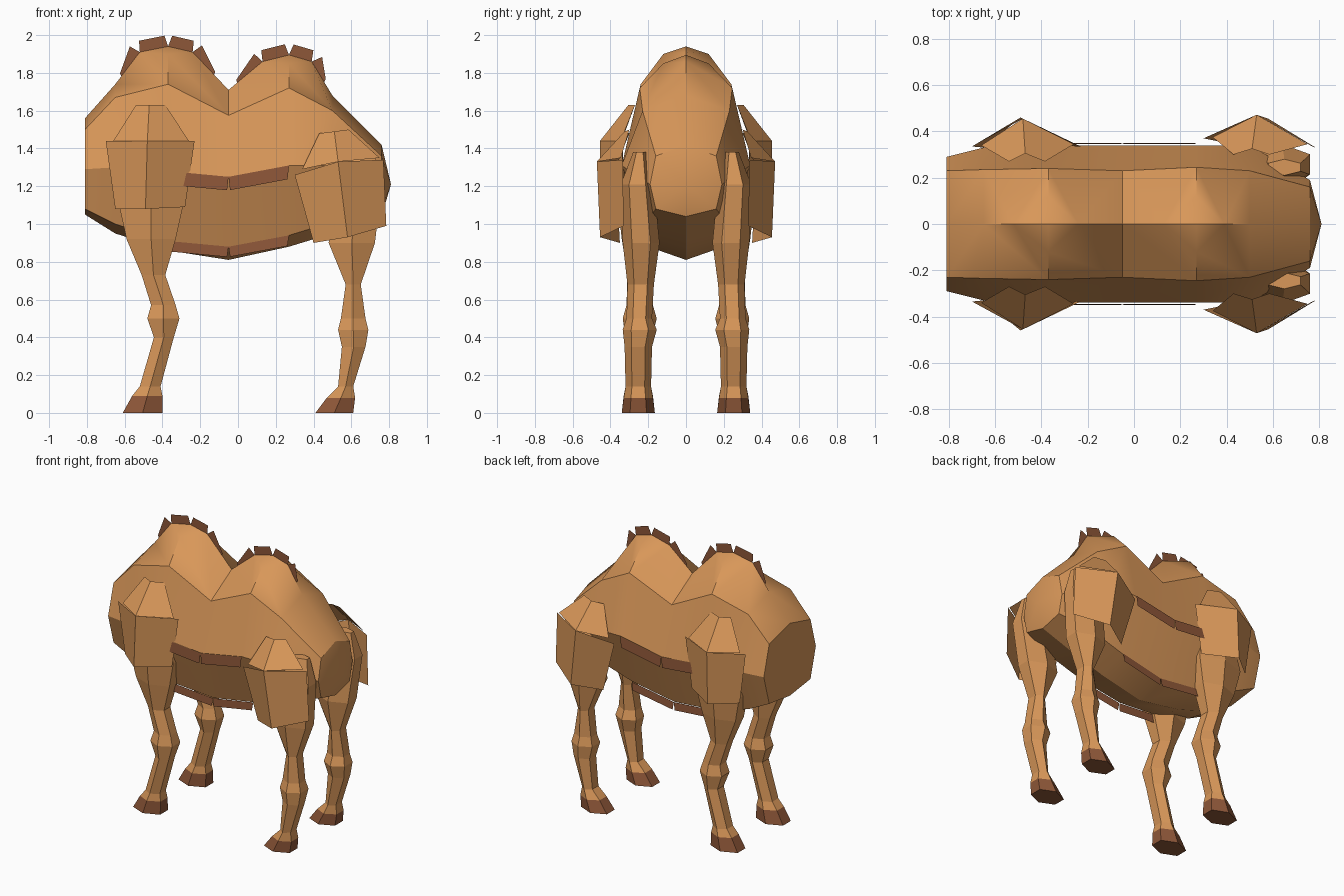
import bpy, bmesh
from mathutils import Vector

if "Cube" in bpy.data.objects:
    bpy.data.objects.remove(bpy.data.objects["Cube"])


def material(name, rgb):
    m = bpy.data.materials.new(name)
    m.diffuse_color = (*rgb, 1)
    m.use_nodes = True
    m.node_tree.nodes["Principled BSDF"].inputs["Base Color"].default_value = m.diffuse_color
    return m


TAN = material("tan coat", (0.69, 0.31, 0.10))
BROWN = material("dark brown", (0.27, 0.095, 0.04))


def make(name, polys, mats=(TAN,), rule=None, closed=True, smooth=False):
    """Object from a list of polygons given as point lists."""
    bm = bmesh.new()
    for p in polys:
        bm.faces.new([bm.verts.new(v) for v in p])
    bmesh.ops.remove_doubles(bm, verts=bm.verts, dist=0.0005)
    if closed:
        bmesh.ops.recalc_face_normals(bm, faces=bm.faces)
    for f in bm.faces:
        f.material_index = rule(f) if rule else 0
    me = bpy.data.meshes.new(name)
    bm.to_mesh(me)
    bm.free()
    for m in mats:
        me.materials.append(m)
    ob = bpy.data.objects.new(name, me)
    bpy.context.collection.objects.link(ob)
    if smooth:
        bpy.ops.object.select_all(action='DESELECT')
        ob.select_set(True)
        bpy.context.view_layer.objects.active = ob
        bpy.ops.object.shade_smooth_by_angle(angle=0.5)
    return ob


def flip(polys):
    return [[(x, -y, z) for x, y, z in reversed(p)] for p in polys]


# Body half-sections: x, ridge z, upper (y, z), middle (y, z), lower (y, z), belly z
sections = [
    (-.81, 1.56, .23, 1.50, .29, 1.29, .23, 1.08, 1.05),
    (-.65, 1.74, .235, 1.67, .33, 1.30, .23, 1.00, .95),
    (-.37, 1.94, .24, 1.74, .34, 1.28, .21, .91, .86),
    (-.05, 1.71, .23, 1.575, .34, 1.25, .20, .88, .81),
    (.27, 1.895, .245, 1.72, .34, 1.31, .21, .94, .88),
    (.50, 1.68, .23, 1.60, .34, 1.31, .21, 1.01, .95),
    (.76, 1.42, .16, 1.36, .19, 1.21, .16, 1.08, 1.04)]
rings = [[(x, 0, t), (x, uy, uz), (x, my, mz), (x, ly, lz), (x, 0, b)]
         for x, t, uy, uz, my, mz, ly, lz, b in sections]
humps = {1: (-.52, -.24, 1.91), 3: (.13, .39, 1.86)}

half = [rings[0]]
ridges = []
for i, (a, b) in enumerate(zip(rings, rings[1:])):
    for j in range(4):
        if j == 0 and (i in humps or i - 1 in humps):
            continue
        half.append([a[j], b[j], b[j + 1], a[j + 1]])
for i, (xa, xb, z) in humps.items():
    r0, r1, r2 = rings[i:i + 3]
    pa, pb, top = (xa, 0, z), (xb, 0, z), r1[0]
    side = (r1[0][0], .12, z - .01)
    half += [[r0[0], pa, side, r1[1], r0[1]], [pa, top, side],
             [top, pb, side], [side, pb, r2[0], r2[1], r1[1]]]
    ridges.append([r0[0], pa, top, pb, r2[0]])
tip = (.81, 0, 1.21)
half += [[rings[-1][j], tip, rings[-1][j + 1]] for j in range(4)]
make("body", half + flip(half), smooth=True)

# Thin fur crests standing on the hump ridges
crest = []
for r in ridges:
    pts = [Vector(p) for p in r]
    pts[0] = pts[1].lerp(pts[0], .75)
    pts[4] = pts[3].lerp(pts[4], .6)
    for k in range(4):
        p, q = pts[k], pts[k + 1]
        d = (q - p).normalized()
        n = Vector((-d.z, 0, d.x)) * .06
        hp, hq = (.25 if k == 0 else 1), (.25 if k == 3 else 1)
        crest.append([p, q, q + n * hq - d * .008, p + n * hp + d * .008])
make("hump_crests", crest, (BROWN,), closed=False)

# Fur fringes on the flank and along the belly edge
fringe = []
for j, drop in ((2, .072), (3, .055)):
    for i in (2, 3):
        a, b = Vector(rings[i][j]), Vector(rings[i + 1][j])
        o = Vector((0, .006, 0))
        down = Vector((0, .004, -drop))
        g = (b - a) * .025
        fringe.append([a + o, b + o, b + o + down - g, a + o + down + g])
make("fur_fringes", fringe + flip(fringe), (BROWN,), closed=False)


# Legs: six-sided lofts, rows of z, x min, x max, y min, y max
def leg(name, rows):
    loops = []
    for z, x0, x1, y0, y1 in rows:
        c, h = (y0 + y1) / 2, (y1 - y0) / 4
        m = (x0 + x1) / 2
        loops.append([(x0, c - h, z), (m, y0, z), (x1, c - h, z),
                      (x1, c + h, z), (m, y1, z), (x0, c + h, z)])
    polys = [loops[0], loops[-1]]
    for a, b in zip(loops, loops[1:]):
        polys += [[a[k], a[(k + 1) % 6], b[(k + 1) % 6], b[k]] for k in range(6)]
    foot = rows[-2][0]
    rule = lambda f: int(f.calc_center_median().z < foot - .01)
    make(name + "_left", polys, (TAN, BROWN), rule)
    make(name + "_right", flip(polys), (TAN, BROWN), rule)


leg("front_leg", [
    (1.40, -.56, -.36, .20, .32), (1.10, -.63, -.29, .15, .36),
    (.92, -.59, -.33, .15, .34), (.73, -.51, -.385, .17, .31),
    (.57, -.46, -.33, .175, .315), (.50, -.48, -.31, .155, .335),
    (.40, -.445, -.34, .18, .32), (.14, -.52, -.41, .185, .32),
    (.09, -.56, -.40, .175, .33), (0, -.61, -.40, .165, .34)])
leg("hind_leg", [
    (1.38, .58, .72, .21, .28), (1.21, .52, .76, .17, .345),
    (.90, .48, .725, .14, .335), (.68, .57, .65, .17, .31),
    (.50, .545, .675, .18, .315), (.44, .53, .69, .155, .335),
    (.35, .55, .675, .18, .325), (.14, .53, .61, .185, .32),
    (.08, .47, .62, .175, .33), (0, .41, .61, .165, .34)])


# Open fur shells hanging over the shoulders and thighs
def shell(name, cap, skirt):
    polys = []
    for a, b in (cap, skirt):
        polys += [[a[k], a[k + 1], b[k + 1], b[k]] for k in range(2)]
    make(name + "_left", polys, closed=False)
    make(name + "_right", flip(polys), closed=False)


shell("shoulder_fur",
      ([(-.54, .27, 1.63), (-.47, .305, 1.63), (-.385, .27, 1.63)],
       [(-.66, .34, 1.44), (-.48, .455, 1.44), (-.26, .345, 1.44)]),
      ([(-.70, .335, 1.44), (-.48, .455, 1.44), (-.23, .335, 1.44)],
       [(-.65, .33, 1.08), (-.49, .46, 1.08), (-.28, .335, 1.09)]))
shell("thigh_fur",
      ([(.43, .30, 1.48), (.51, .325, 1.49), (.585, .30, 1.50)],
       [(.34, .375, 1.29), (.53, .472, 1.33), (.75, .345, 1.35)]),
      ([(.30, .37, 1.26), (.53, .472, 1.33), (.77, .335, 1.34)],
       [(.40, .35, .90), (.58, .455, .93), (.785, .33, .99)]))
